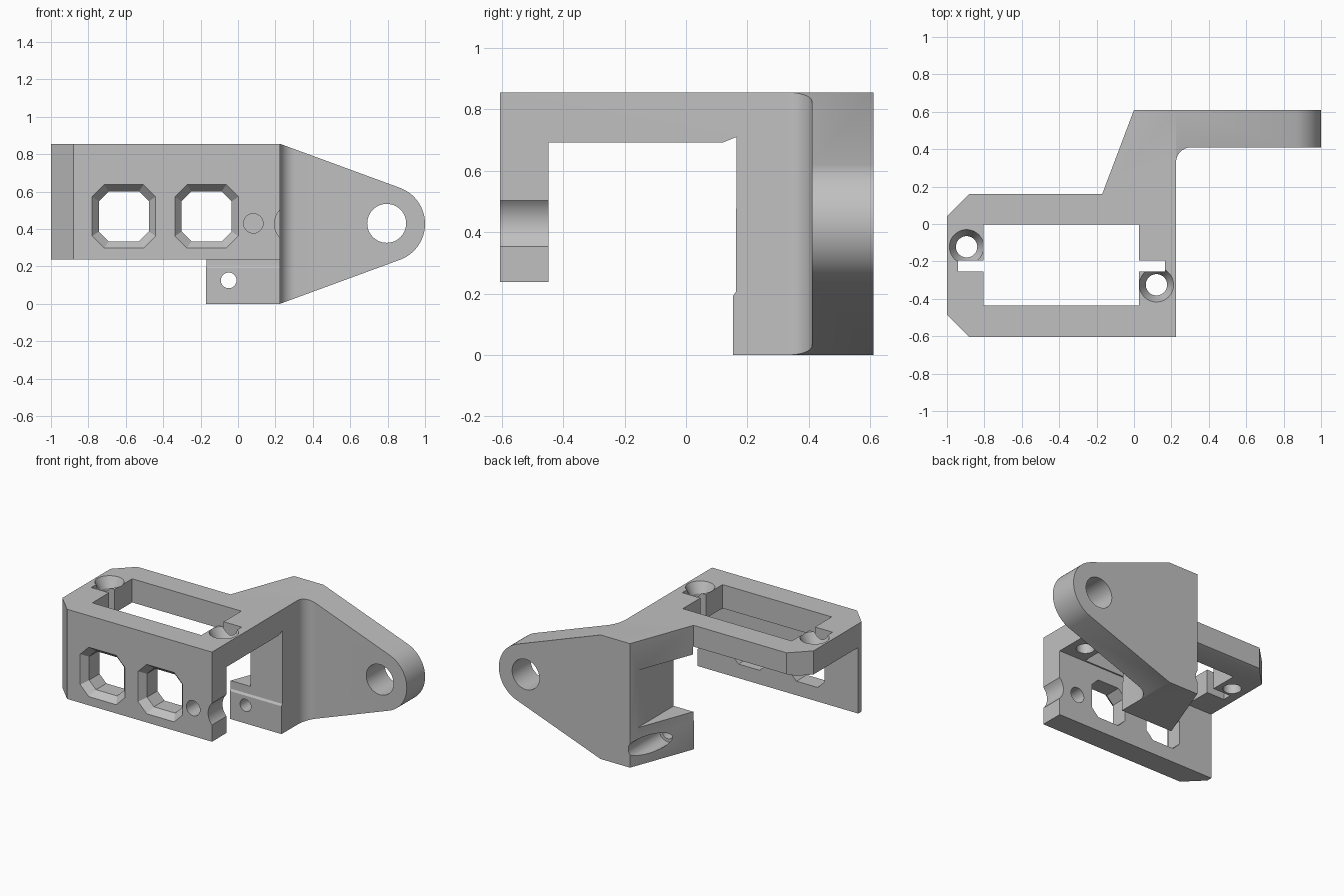
import bpy, bmesh
from math import cos, sin, pi, radians, acos, atan2
from mathutils import Vector

default = bpy.data.objects.get("Cube")
if default:
    bpy.data.objects.remove(default, do_unlink=True)

grey = bpy.data.materials.new("plain_grey")
grey.use_nodes = True
colour = (0.53, 0.53, 0.53, 1)
grey.diffuse_color = colour
grey.node_tree.nodes["Principled BSDF"].inputs["Base Color"].default_value = colour

# Mapping from profile coordinates (a, b) and depth d to 3D
PLANES = {
    "z": lambda a, b, d: (a, b, d),
    "y": lambda a, b, d: (a, d, b),
    "x": lambda a, b, d: (d, a, b),
}


def loft(name, axis, sections):
    """Solid joining (profile, depth) sections along an axis."""
    bm = bmesh.new()
    rings = [[bm.verts.new(PLANES[axis](a, b, d)) for a, b in pts] for pts, d in sections]
    bm.faces.new(rings[0])
    bm.faces.new(rings[-1])
    n = len(rings[0])
    for r, s in zip(rings, rings[1:]):
        for i in range(n):
            j = (i + 1) % n
            bm.faces.new((r[i], r[j], s[j], s[i]))
    bmesh.ops.recalc_face_normals(bm, faces=bm.faces)
    mesh = bpy.data.meshes.new(name)
    bm.to_mesh(mesh)
    bm.free()
    mesh.materials.append(grey)
    ob = bpy.data.objects.new(name, mesh)
    bpy.context.collection.objects.link(ob)
    return ob


def prism(name, axis, pts, lo, hi):
    return loft(name, axis, [(pts, lo), (pts, hi)])


def arc(cx, cy, r, start, end, n):
    return [(cx + r * cos(start + (end - start) * i / n),
             cy + r * sin(start + (end - start) * i / n)) for i in range(n + 1)]


def circle(cx, cy, r, n=48):
    return arc(cx, cy, r, 0, 2 * pi, n)[:-1]


def rect(x0, x1, y0, y1):
    return [(x0, y0), (x1, y0), (x1, y1), (x0, y1)]


def octagon(cx, cy, h, c):
    k = h - c
    return [(cx + x, cy + y) for x, y in
            ((-k, -h), (k, -h), (h, -k), (h, k), (k, h), (-k, h), (-h, k), (-h, -k))]


def combine(target, cutter, operation="DIFFERENCE"):
    mod = target.modifiers.new("cut", "BOOLEAN")
    mod.operation = operation
    mod.solver = "EXACT"
    mod.object = cutter
    bpy.context.view_layer.objects.active = target
    bpy.ops.object.modifier_apply(modifier=mod.name)
    bpy.data.objects.remove(cutter, do_unlink=True)


H = 0.855          # overall height
EDGE = 0.225       # right edge of the frame
MID = H / 2
PLATE = 0.692      # underside of the top plate

# Plan outline: frame, slanted column, filleted arm
plan = [(-1, -0.485), (-0.88, -0.605), (EDGE, -0.605)]
plan += arc(EDGE + 0.08, 0.33, 0.08, pi, pi / 2, 10)
plan += [(1.1, 0.41), (1.1, 0.61), (0, 0.61), (-0.17, 0.16), (-0.88, 0.16), (-1, 0.04)]
bracket = prism("mounting_bracket", "z", plan, -0.1, 1)

# Elevation outline: arm tapering tangentially to a round eye
eye_x, eye_r = 0.795, 0.205
dx, dz = EDGE - eye_x, MID
tangent = atan2(dz, dx) - acos(eye_r / Vector((dx, dz)).length)
side = [(-1.1, 0), (EDGE, 0)] + arc(eye_x, MID, eye_r, -tangent, tangent, 32)
side += [(EDGE, H), (-1.1, H)]
combine(bracket, prism("elevation", "y", side, -1, 1), "INTERSECT")

# Cavity between front wall and column
cavity = [(-0.447, -0.2), (-0.447, PLATE), (0.12, PLATE), (0.165, 0.71),
          (0.162, 0.205), (0.153, 0.192), (0.153, -0.2)]
combine(bracket, prism("cavity", "x", cavity, -1.2, 0.4))

# Space below the front wall, beside the column, and the column pocket
combine(bracket, prism("below_wall", "z", rect(-1.2, 0.5, -0.7, -0.4), -0.2, 0.237))
combine(bracket, prism("beside_column", "z", rect(-1.2, -0.17, -0.4, 0.4), -0.2, PLATE))
combine(bracket, prism("pocket", "z", rect(-0.5, -0.02, 0.1, 0.7), 0.26, 0.655))

# Rectangular opening with wire slots in the top plate
combine(bracket, prism("opening", "z", rect(-0.805, 0.027, -0.437, -0.003), 0.5, 1))
combine(bracket, prism("slots", "z", rect(-0.94, 0.165, -0.255, -0.195), 0.5, 1))

# Countersunk screw holes in the top plate
for x, y in ((-0.895, -0.122), (0.12, -0.325)):
    small, big = circle(x, y, 0.057), circle(x, y, 0.092)
    combine(bracket, loft("screw_hole", "z",
                          [(small, 0.5), (small, 0.785), (big, H), (big, 1)]))

# Chamfered octagonal windows in the front wall
for x in (-0.61, -0.168):
    outer, inner = octagon(x, 0.467, 0.17, 0.065), octagon(x, 0.467, 0.133, 0.052)
    combine(bracket, loft("window", "y",
                          [(outer, -0.7), (outer, -0.605), (inner, -0.56), (inner, -0.4)]))

# Small hole and edge notch in the front wall, eye hole, stepped base hole
for name, x, z, r, lo, hi in (
        ("wall_hole", 0.082, 0.43, 0.052, -0.7, -0.4),
        ("edge_notch", 0.304, MID, 0.109, -0.7, -0.3),
        ("eye_hole", eye_x, 0.43, 0.104, 0.3, 0.7),
        ("base_hole", -0.05, 0.125, 0.042, 0, 0.8),
        ("base_counterbore", -0.05, 0.125, 0.063, 0.27, 0.8)):
    combine(bracket, prism(name, "y", circle(x, z, r), lo, hi))

# Smooth curved faces, crisp edges
bpy.ops.object.select_all(action="DESELECT")
bracket.select_set(True)
bpy.context.view_layer.objects.active = bracket
bpy.ops.object.shade_smooth_by_angle(angle=radians(25))
